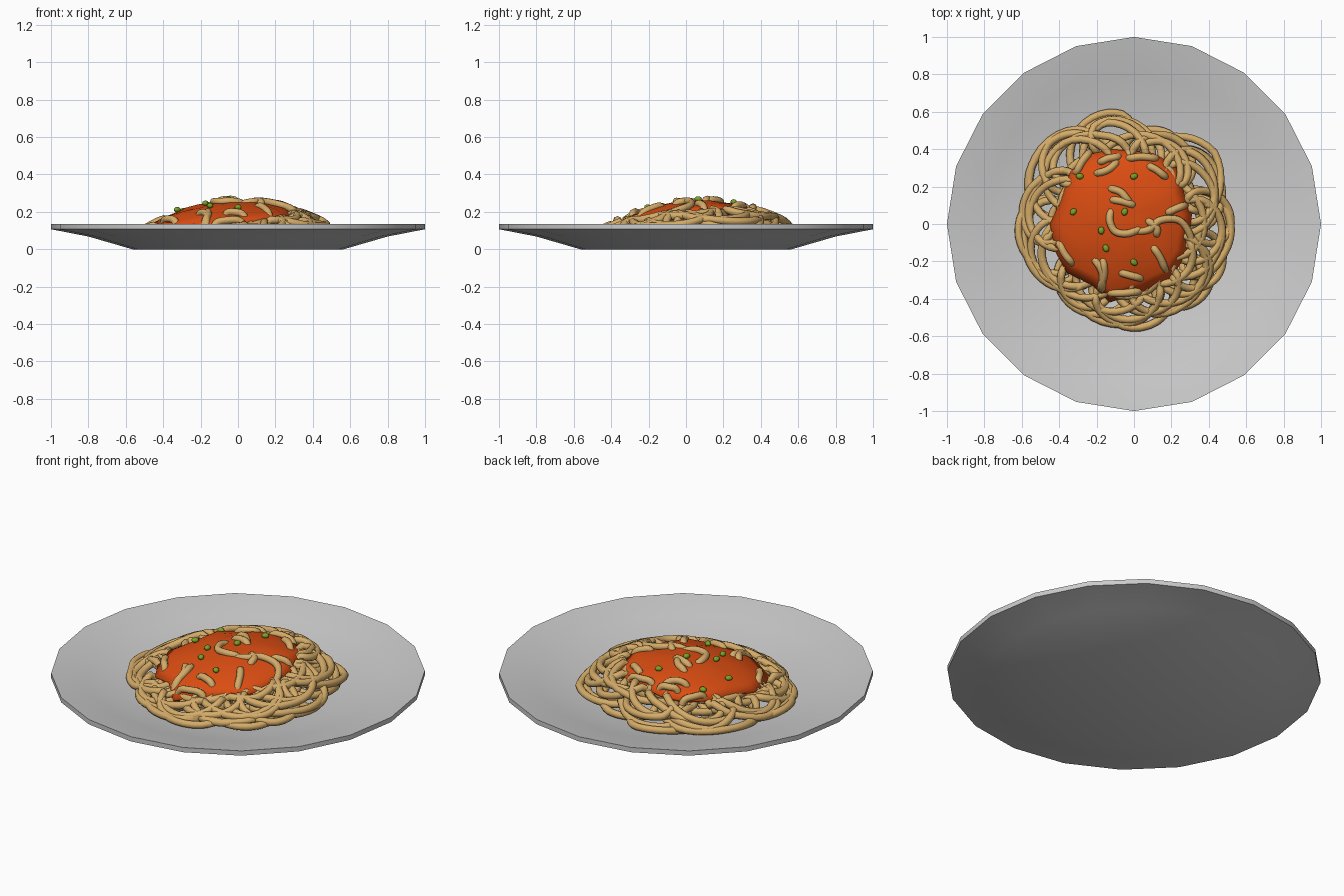
import bpy, bmesh, math, random
from math import sin, cos, pi, hypot, atan2

if "Cube" in bpy.data.objects:
    bpy.data.objects.remove(bpy.data.objects["Cube"])
random.seed(4)


def material(name, rgb):
    m = bpy.data.materials.new(name)
    m.diffuse_color = (*rgb, 1)
    m.use_nodes = True
    m.node_tree.nodes["Principled BSDF"].inputs["Base Color"].default_value = m.diffuse_color
    return m


PASTA = material("pasta", (0.66, 0.41, 0.14))
SAUCE = material("sauce", (0.72, 0.075, 0.006))
GREEN = material("green", (0.2, 0.36, 0.02))


def loft(name, rings, angle, mat=None):
    """Skin a list of rings; a one-point ring closes an end."""
    bm = bmesh.new()
    vr = [[bm.verts.new(p) for p in r] for r in rings]
    for a, b in zip(vr, vr[1:]):
        n = max(len(a), len(b))
        for i in range(n):
            j = (i + 1) % n
            quad = [a[i % len(a)], a[j % len(a)], b[j % len(b)], b[i % len(b)]]
            bm.faces.new(list(dict.fromkeys(quad)))
    bmesh.ops.recalc_face_normals(bm, faces=bm.faces)
    me = bpy.data.meshes.new(name)
    bm.to_mesh(me)
    bm.free()
    ob = bpy.data.objects.new(name, me)
    bpy.context.collection.objects.link(ob)
    if mat:
        me.materials.append(mat)
    bpy.ops.object.select_all(action='DESELECT')
    ob.select_set(True)
    bpy.context.view_layer.objects.active = ob
    bpy.ops.object.shade_smooth_by_angle(angle=math.radians(angle))
    return ob


def noodle(name, pts, closed=False, radius=0.021):
    cu = bpy.data.curves.new(name, 'CURVE')
    cu.dimensions = '3D'
    cu.bevel_depth, cu.bevel_resolution, cu.use_fill_caps = radius, 2, True
    sp = cu.splines.new('POLY')
    sp.points.add(len(pts) - 1)
    for p, q in zip(sp.points, pts):
        p.co = (*q, 1)
    sp.use_cyclic_u = closed
    cu.materials.append(PASTA)
    ob = bpy.data.objects.new(name, cu)
    bpy.context.collection.objects.link(ob)
    bpy.ops.object.select_all(action='DESELECT')
    ob.select_set(True)
    bpy.context.view_layer.objects.active = ob
    bpy.ops.object.convert(target='MESH')
    bpy.ops.object.shade_smooth()


# Plate: 20-sided shallow dish
profile = [(0, 0), (0.565, 0), (0.8, 0.068), (1, 0.107), (1, 0.135),
           (0.8, 0.098), (0.555, 0.03), (0, 0.03)]
loft("plate", [[(r * cos(i * pi / 10), r * sin(i * pi / 10), z) for i in range(20)]
               if r else [(0, 0, z)] for r, z in profile], 35)


# Heap surface and plate floor used to lay everything
def heap(x, y):
    return 0.262 - 0.55 * (x * x + (y - 0.08) ** 2)


def floor(x, y):
    return 0.052 + max(0, hypot(x, y) - 0.555) * 0.28


# Outer outline of the pasta every 15 degrees
OUT = [0.57, 0.53, 0.54, 0.60, 0.55, 0.54, 0.54, 0.65, 0.60, 0.67, 0.65, 0.63,
       0.67, 0.62, 0.61, 0.57, 0.57, 0.57, 0.58, 0.56, 0.53, 0.57, 0.57, 0.53]


def outline(a):
    t = (a % (2 * pi)) / (pi / 12)
    i, f = int(t), t % 1
    return OUT[i % 24] * (1 - f) + OUT[(i + 1) % 24] * f


# Long tangled strands: looping rosettes (reach, loop radius, lobes, level)
strands = [(1.0, 0.12, 10, 0.15), (1.0, 0.14, 8, 0.5), (0.97, 0.10, 12, 0.75),
           (0.93, 0.13, 9, 1.0), (0.90, 0.11, 11, 1.0), (0.68, 0.12, 8, 0.6),
           (0.72, 0.13, 7, 0.85), (0.45, 0.10, 5, 0.7)]
for s, (reach, rho, k, level) in enumerate(strands):
    ph, w1, w2 = (random.uniform(0, 2 * pi) for _ in range(3))
    pts = []
    for i in range(k * 26):
        a = 2 * pi * i / (k * 26)
        lr = rho * (1 + 0.25 * sin(3 * a + w1))
        R = outline(a) * reach - 0.022 - lr
        b = k * a + ph + 0.5 * sin(2 * a + w2)
        x, y = R * cos(a) + lr * cos(b), R * sin(a) + lr * sin(b)
        lo = floor(x, y)
        inside = hypot((x + 0.08) / 0.37, (y - 0.0) / 0.39) < 1.05
        hi = max(lo, heap(x, y) - (0.03 if inside else 0.0))
        lv = min(1, max(0, level + 0.3 * sin(b * 0.5 * 2 + w2)))
        pts.append((x, y, lo + (hi - lo) * lv))
    noodle(f"noodle_strand_{s + 1}", pts, True)

# Sauce: draped sheet with an irregular edge
edge = [(0.31, 0.05), (0.26, 0.19), (0.26, 0.29), (0.10, 0.38), (-0.12, 0.40),
        (-0.25, 0.37), (-0.34, 0.28), (-0.39, 0.13), (-0.45, 0.0), (-0.42, -0.15),
        (-0.36, -0.26), (-0.22, -0.33), (-0.13, -0.42), (0.05, -0.36),
        (0.20, -0.29), (0.28, -0.16)]
cx, cy = -0.07, 0.0
rings = []
for f in (1, 0.85, 0.65, 0.45, 0.22):
    ring = []
    for i, (x, y) in enumerate(edge):
        px, py = cx + (x - cx) * f, cy + (y - cy) * f
        bump = 0.008 * sin(i * 2.4 + f * 7) * f
        ring.append((px, py, heap(px, py) + bump - (0.012 if f == 1 else 0)))
    rings.append(ring)
rings.append([(cx, cy, heap(cx, cy) - 0.004)])
sauce = loft("sauce", rings, 60, SAUCE)
sol = sauce.modifiers.new("thickness", 'SOLIDIFY')
sol.thickness, sol.offset = 0.014, -1

# Noodle pieces surfacing through the sauce
bits = [[(-0.13, 0.19), (-0.07, 0.17), (-0.02, 0.11)],
        [(-0.12, 0.13), (-0.06, 0.12), (0.0, 0.10)],
        [(-0.12, 0.08), (-0.13, 0.02), (-0.10, -0.04), (-0.03, -0.05), (0.04, -0.02)],
        [(0.0, -0.04), (0.08, -0.03), (0.14, 0.02), (0.24, 0.02), (0.30, -0.06), (0.32, -0.18)],
        [(0.07, 0.02), (0.12, -0.02), (0.12, -0.06)],
        [(-0.21, -0.19), (-0.17, -0.26), (-0.17, -0.35)],
        [(-0.165, -0.19), (-0.16, -0.27), (-0.18, -0.34)],
        [(0.10, -0.12), (0.14, -0.18), (0.17, -0.25)],
        [(-0.07, -0.26), (-0.02, -0.275), (0.04, -0.29)],
        [(-0.20, 0.27), (-0.14, 0.29), (-0.09, 0.33)],
        [(-0.18, 0.33), (-0.14, 0.35), (-0.08, 0.36)],
        [(0.08, 0.31), (0.12, 0.29), (0.17, 0.25)],
        [(-0.03, 0.35), (0.04, 0.36), (0.12, 0.35)],
        [(-0.31, 0.27), (-0.28, 0.33), (-0.24, 0.38)],
        [(0.18, 0.06), (0.22, 0.08), (0.27, 0.10)],
        [(-0.40, -0.10), (-0.37, -0.16), (-0.33, -0.21)],
        [(-0.13, -0.37), (-0.06, -0.37), (0.03, -0.36)]]
for n, b in enumerate(bits):
    pts, N = [], 8 * (len(b) - 1)
    ext = [b[0]] + b + [b[-1]]
    for i in range(N + 1):
        t = i / N
        j = min(int(t * (len(b) - 1)), len(b) - 2)
        u = t * (len(b) - 1) - j
        p0, p1, p2, p3 = ext[j:j + 4]
        x, y = (0.5 * (2 * p1[c] + (p2[c] - p0[c]) * u
                       + (2 * p0[c] - 5 * p1[c] + 4 * p2[c] - p3[c]) * u * u
                       + (3 * p1[c] - p0[c] - 3 * p2[c] + p3[c]) * u ** 3) for c in (0, 1))
        pts.append((x, y, heap(x, y) + 0.006 - 0.035 * abs(2 * t - 1) ** 4))
    noodle(f"noodle_piece_{n + 1}", pts, False, 0.02)

# Green garnish bits
peas = [(-0.29, 0.255), (0, 0.255), (-0.325, 0.065), (-0.05, 0.065),
        (-0.175, -0.035), (-0.15, -0.13), (0, -0.205)]
for n, (x, y) in enumerate(peas):
    bpy.ops.mesh.primitive_uv_sphere_add(segments=10, ring_count=6, radius=0.021,
                                         location=(x, y, heap(x, y) + 0.008),
                                         rotation=(0, 0, 0.4 * n))
    ob = bpy.context.object
    ob.name = f"garnish_{n + 1}"
    ob.scale = (1, 0.8, 0.7)
    ob.data.materials.append(GREEN)
    bpy.ops.object.shade_smooth()
